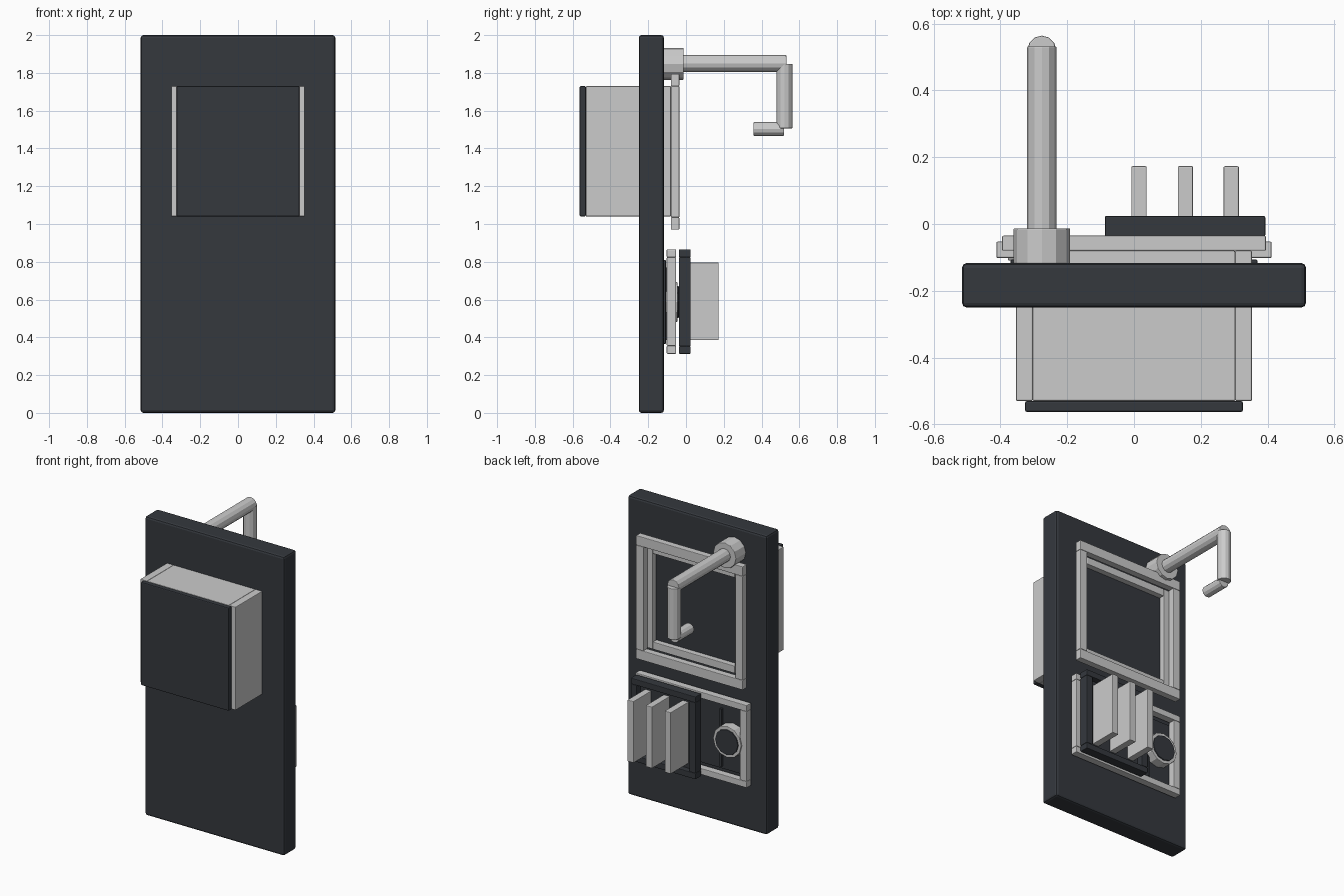
import bpy, math
from mathutils import Vector

if "Cube" in bpy.data.objects:
    bpy.data.objects.remove(bpy.data.objects["Cube"])

dark = bpy.data.materials.new("dark_finish")
dark.diffuse_color = (0.035, 0.04, 0.048, 1)
dark.use_nodes = True
dark.node_tree.nodes["Principled BSDF"].inputs["Base Color"].default_value = dark.diffuse_color


def finish(ob, name, mat, bevel):
    ob.name = name
    if mat:
        ob.data.materials.append(mat)
    if bevel:
        m = ob.modifiers.new("bevel", 'BEVEL')
        m.width = bevel
        m.segments = 2
        m.limit_method = 'ANGLE'
        m.angle_limit = math.radians(50)
    return ob


def box(name, x, y, z, mat=None, bevel=0.004):
    """Box from its (min, max) extents on each axis."""
    bpy.ops.mesh.primitive_cube_add(size=1, location=[(a + b) / 2 for a, b in (x, y, z)])
    ob = bpy.context.object
    ob.scale = [b - a for a, b in (x, y, z)]
    bpy.ops.object.transform_apply(location=False, rotation=False, scale=True)
    return finish(ob, name, mat, bevel)


def rod(name, a, b, r, mat=None, bevel=0.004, sides=12):
    """Faceted cylinder from point a to point b."""
    a, b = Vector(a), Vector(b)
    d = b - a
    bpy.ops.mesh.primitive_cylinder_add(vertices=sides, radius=r, depth=d.length,
                                        location=(a + b) / 2,
                                        rotation=d.to_track_quat('Z', 'Y').to_euler())
    return finish(bpy.context.object, name, mat, bevel)


def frame(name, x, y, z, bar_x, bar_z, mat=None):
    """Four bars: full-width rails with uprights between them."""
    box(name + "_top_rail", x, y, (z[1] - bar_z, z[1]), mat)
    box(name + "_bottom_rail", x, y, (z[0], z[0] + bar_z), mat)
    inner = (z[0] + bar_z, z[1] - bar_z)
    box(name + "_left_upright", (x[0], x[0] + bar_x), y, inner, mat)
    box(name + "_right_upright", (x[1] - bar_x, x[1]), y, inner, mat)


# Main door slab
box("main_panel", (-0.515, 0.515), (-0.25, -0.117), (0, 2), dark, 0.014)

# Box window passing through the slab
for side, sx in (("left", -1), ("right", 1)):
    xs = sorted((sx * 0.303, sx * 0.353))
    box("window_wall_" + side, xs, (-0.53, -0.08), (1.04, 1.73))
for part, z in (("top", (1.68, 1.73)), ("bottom", (1.04, 1.09))):
    box("window_wall_" + part, (-0.303, 0.303), (-0.53, -0.08), z)
box("window_front_plate", (-0.326, 0.326), (-0.563, -0.53), (1.04, 1.73), dark, 0.006)
frame("window_trim", (-0.395, 0.395), (-0.08, -0.035), (0.97, 1.795), 0.055, 0.065)

# Hook arm on the back
hx = -0.276
rod("hook_flange", (hx, -0.12, 1.848), (hx, -0.013, 1.848), 0.085)
rod("hook_arm", (hx, -0.05, 1.85), (hx, 0.532, 1.85), 0.044)
rod("hook_drop", (hx, 0.521, 1.848), (hx, 0.521, 1.506), 0.043)
rod("hook_tip", (hx, 0.52, 1.503), (hx, 0.357, 1.503), 0.036)

# Lower bay with its thin back plate
box("bay_plate", (-0.37, 0.37), (-0.12, -0.107), (0.365, 0.81), dark)
frame("bay_trim", (-0.412, 0.412), (-0.102, -0.053), (0.313, 0.865), 0.05, 0.042)
box("bay_divider", (-0.2, -0.185), (-0.11, -0.09), (0.385, 0.77), dark, 0)

# Round knob with a dark face
rod("knob_ring", (-0.272, -0.11, 0.587), (-0.272, -0.045, 0.587), 0.105)
rod("knob_face", (-0.272, -0.1, 0.587), (-0.272, -0.038, 0.587), 0.085, dark)

# Raised dark frame carrying three fins
frame("fin_frame", (-0.087, 0.393), (-0.037, 0.024), (0.313, 0.865), 0.045, 0.04, dark)
box("fin_backing", (-0.045, 0.35), (-0.032, -0.015), (0.35, 0.828), dark, 0)
for i, x in enumerate((0.015, 0.154, 0.291)):
    box(f"fin_{i + 1}", (x - 0.023, x + 0.023), (-0.018, 0.173), (0.385, 0.796))

# Centre the whole model in depth so front and rear extremes balance
for ob in bpy.data.objects:
    for p in ob.data.polygons:
        p.use_smooth = False
